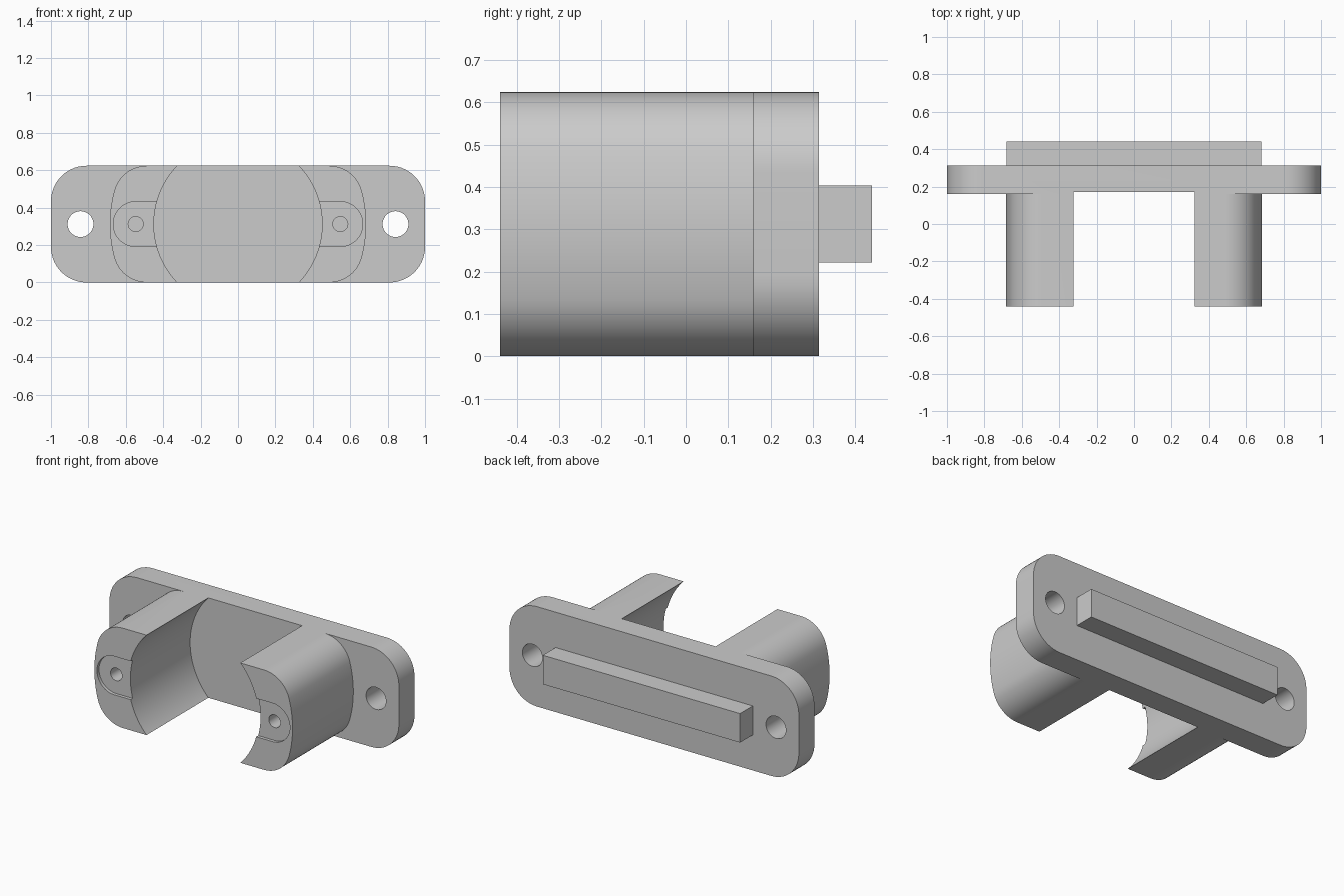
import bpy
import bmesh
from math import atan2, cos, pi, radians, sin, sqrt

cube = bpy.data.objects.get("Cube")
if cube:
    bpy.data.objects.remove(cube, do_unlink=True)

HEIGHT = 0.624
MID = HEIGHT / 2
FRONT, PLATE_FRONT, PLATE_BACK, BACK = -0.44, 0.16, 0.314, 0.44
POCKET_FLOOR = 0.17

grey = bpy.data.materials.new("plain grey")
grey.use_nodes = True
grey.diffuse_color = (0.6, 0.6, 0.6, 1)
grey.node_tree.nodes["Principled BSDF"].inputs["Base Color"].default_value = (0.6, 0.6, 0.6, 1)


def arc(cx, cz, r, start, end, steps):
    """Points of an arc in the xz plane, angles in radians."""
    return [(cx + r * cos(start + (end - start) * i / steps),
             cz + r * sin(start + (end - start) * i / steps))
            for i in range(steps + 1)]


def circle(cx, r, steps=48):
    return arc(cx, MID, r, 0, 2 * pi, steps)[:-1]


def extrude(name, profile, y0, y1):
    """Solid made by running an xz profile from y0 to y1."""
    bm = bmesh.new()
    face = bm.faces.new([bm.verts.new((x, y0, z)) for x, z in profile])
    new = bmesh.ops.extrude_face_region(bm, geom=[face])["geom"]
    verts = [v for v in new if isinstance(v, bmesh.types.BMVert)]
    bmesh.ops.translate(bm, verts=verts, vec=(0, y1 - y0, 0))
    bmesh.ops.recalc_face_normals(bm, faces=bm.faces)
    mesh = bpy.data.meshes.new(name)
    bm.to_mesh(mesh)
    bm.free()
    mesh.materials.append(grey)
    obj = bpy.data.objects.new(name, mesh)
    bpy.context.collection.objects.link(obj)
    return obj


def combine(target, tool, operation):
    """Apply a boolean and remove the tool object."""
    mod = target.modifiers.new("combine", "BOOLEAN")
    mod.operation, mod.solver, mod.object = operation, "EXACT", tool
    bpy.context.view_layer.objects.active = target
    bpy.ops.object.modifier_apply(modifier=mod.name)
    bpy.data.objects.remove(tool, do_unlink=True)


def cut(target, name, profile, y0, y1):
    combine(target, extrude(name, profile, y0, y1), "DIFFERENCE")


# Mounting plate with rounded corners
r = 0.19
plate_profile = []
for i, (sx, sz) in enumerate([(1, 1), (-1, 1), (-1, -1), (1, -1)]):
    plate_profile += arc(sx * (1 - r), MID + sz * (MID - r), r,
                         i * pi / 2, (i + 1) * pi / 2, 14)
housing = extrude("housing", plate_profile, PLATE_FRONT, PLATE_BACK)

# Barrel: bowed sides blended into flat top and bottom
R, f = 0.685, 0.18
fz = MID - f
fx = sqrt((R - f) ** 2 - fz ** 2)
a = atan2(fz, fx)
right = (arc(fx, MID - fz, f, -pi / 2, -a, 14)
         + arc(0, MID, R, -a, a, 14)[1:-1]
         + arc(fx, MID + fz, f, a, pi / 2, 14))
barrel_profile = right + [(-x, z) for x, z in reversed(right)]
combine(housing, extrude("barrel", barrel_profile, FRONT, PLATE_FRONT + 0.05), "UNION")

# Rear bar
bar_profile = [(-0.682, 0.222), (0.682, 0.222), (0.682, 0.403), (-0.682, 0.403)]
combine(housing, extrude("rear_bar", bar_profile, PLATE_BACK - 0.05, BACK), "UNION")

# Round bore that splits the barrel into two posts
cut(housing, "bore", circle(0, 0.45, 128), FRONT - 0.1, POCKET_FLOOR)

for side in (-1, 1):
    # Shallow slot in the post end, open towards the bore
    slot = [(side * x, z) for x, z in
            [(0.3, MID - 0.12)] + arc(0.547, MID, 0.12, -pi / 2, pi / 2, 24)
            + [(0.3, MID + 0.12)]]
    cut(housing, "slot", slot, FRONT - 0.1, FRONT + 0.02)
    # Pilot hole in the slot, then the through hole in the plate
    cut(housing, "pilot_hole", circle(side * 0.547, 0.04, 32), FRONT - 0.1, FRONT + 0.3)
    cut(housing, "screw_hole", circle(side * 0.842, 0.069), 0, BACK + 0.1)

bpy.ops.object.select_all(action="DESELECT")
housing.select_set(True)
bpy.context.view_layer.objects.active = housing
bpy.ops.object.shade_smooth_by_angle(angle=radians(30))
